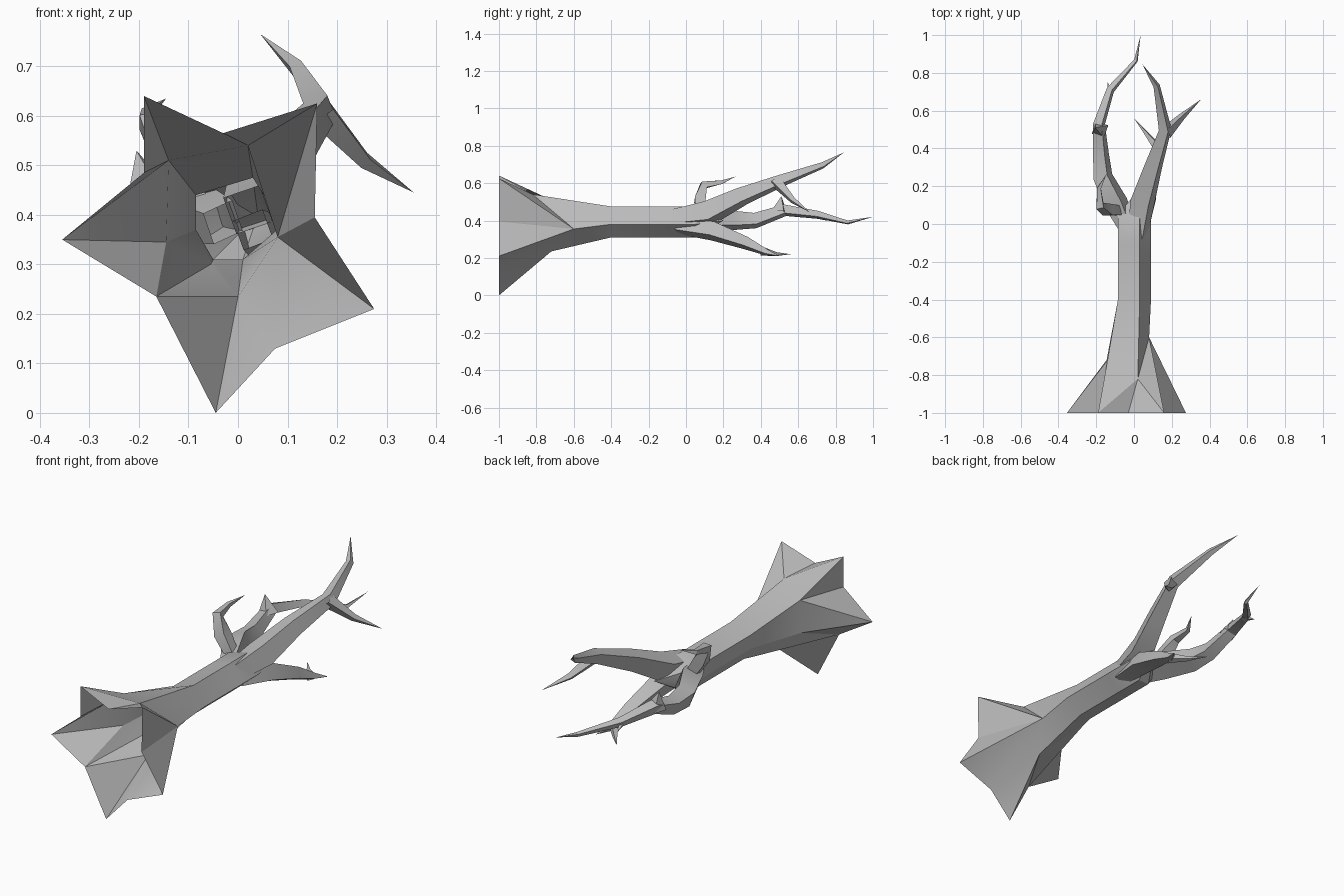
import bpy, bmesh, math
from mathutils import Vector

cube = bpy.data.objects.get("Cube")
if cube:
    bpy.data.objects.remove(cube, do_unlink=True)

GRAY = (.5, .5, .5, 1)
bark = bpy.data.materials.new("gray_bark")
bark.use_nodes = True
bark.diffuse_color = GRAY
shader = bark.node_tree.nodes["Principled BSDF"]
shader.inputs["Base Color"].default_value = GRAY
shader.inputs["Roughness"].default_value = .9


def finish(bm, name):
    bmesh.ops.recalc_face_normals(bm, faces=bm.faces)
    mesh = bpy.data.meshes.new(name)
    bm.to_mesh(mesh)
    bm.free()
    mesh.materials.append(bark)
    obj = bpy.data.objects.new(name, mesh)
    bpy.context.collection.objects.link(obj)
    bpy.ops.object.select_all(action='DESELECT')
    obj.select_set(True)
    bpy.context.view_layer.objects.active = obj
    bpy.ops.object.shade_smooth_by_angle(angle=math.radians(30))


def bridge(bm, lower, upper):
    for i in range(len(lower)):
        bm.faces.new((lower[i - 1], lower[i], upper[i], upper[i - 1]))


def fan(bm, ring, apex):
    for i in range(len(ring)):
        bm.faces.new((ring[i - 1], ring[i], apex))


def branch(name, thickness, path, roll=20):
    """Four-sided limb that thins evenly from its sunken foot to a sharp tip."""
    bm = bmesh.new()
    points = [Vector(p) for p in path]
    last = len(points) - 1
    rings = []
    for i, point in enumerate(points[:-1]):
        direction = (points[i + 1] - points[max(i - 1, 0)]).normalized()
        side = Vector((1, 0, 0))
        side = (side - direction * side.dot(direction)).normalized()
        up = side.cross(direction)
        radius = thickness * (1 - i / last)
        if i == 0 and last > 3:
            radius *= .6
        ring = []
        for corner in range(4):
            angle = math.radians(45 + 90 * corner + roll)
            offset = side * math.cos(angle) + up * math.sin(angle)
            ring.append(bm.verts.new(point + offset * radius))
        rings.append(ring)
    for lower, upper in zip(rings, rings[1:]):
        bridge(bm, lower, upper)
    fan(bm, rings[-1], bm.verts.new(points[-1]))
    finish(bm, name)


# Hollow trunk: the flat open end alternates root tips and notches
rim = [(-.19, .64), (-.03, .565), (.16, .625), (.155, .395), (.275, .21),
       (.075, .13), (-.045, 0), (-.165, .235), (-.355, .35), (-.19, .485)]
# Throat points, each with the first and last rim point its fan of faces spans
throat = [((-.14, -.72, .51), 8, 10), ((.02, -.82, .54), 0, 2),
          ((.08, -.6, .355), 2, 5), ((0, -.72, .235), 5, 7),
          ((-.055, -.45, .3), 7, 7), ((-.145, -.72, .345), 7, 8)]
outline = [(-.085, .44), (.03, .475), (.09, .38), (.01, .31), (-.05, .31), (-.085, .37)]
bm = bmesh.new()
rim_verts = [bm.verts.new((x, -1, z)) for x, z in rim]
ring = [bm.verts.new(point) for point, first, last in throat]
for i, (point, first, last) in enumerate(throat):
    for k in range(first, last):
        bm.faces.new((rim_verts[k % 10], rim_verts[(k + 1) % 10], ring[i]))
    bm.faces.new((rim_verts[last % 10], ring[(i + 1) % 6], ring[i]))
for y in (-.4, -.1, .05):
    section = [bm.verts.new((x, y, z)) for x, z in outline]
    bridge(bm, ring, section)
    ring = section
fan(bm, ring, bm.verts.new((.04, .2, .4)))
finish(bm, "hollow_trunk")

# Upper limb on the left, with a twig forking outward
branch("upper_limb", .092, [(.02, -.07, .41), (.045, .12, .44), (.1, .3, .53),
                            (.165, .5, .61), (.12, .73, .695), (.045, .845, .765)])
branch("outer_twig", .036, [(.165, .48, .61), (.255, .57, .51), (.355, .66, .445)])

# Lower limb with a short spur
branch("lower_limb", .075, [(.03, -.05, .37), (.065, .14, .345), (.1, .32, .28),
                            (.125, .43, .23), (.16, .5, .21)])
branch("lower_spur", .025, [(.12, .41, .235), (.065, .48, .22), (0, .56, .22)])

# Long curved limb on the right, with a pointed knob and a small spur
branch("curved_limb", .08, [(-.03, -.03, .385), (-.095, .11, .405), (-.165, .25, .4),
                            (-.175, .37, .4), (-.185, .53, .455), (-.125, .71, .43),
                            (.01, .865, .39), (.035, 1, .42)])
branch("curved_limb_knob", .05, [(-.18, .5, .44), (-.205, .51, .53)])
branch("curved_limb_spur", .02, [(-.125, .69, .43), (-.14, .75, .4)])

# Short hooked limb rising from the right side
branch("hooked_limb", .055, [(-.08, .07, .42), (-.14, .075, .51), (-.18, .095, .59),
                             (-.185, .19, .605), (-.145, .265, .635)], roll=0)
